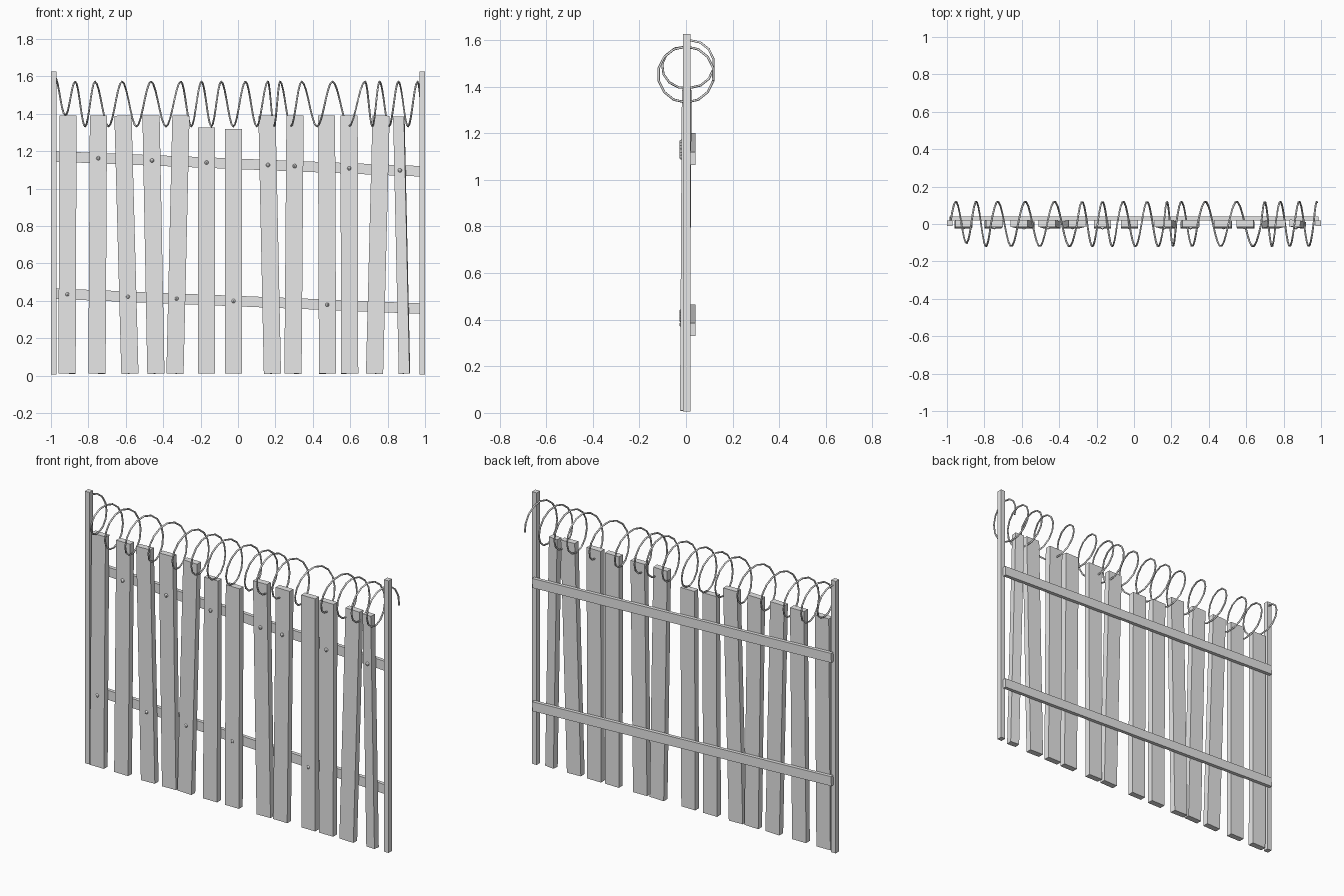
import bpy, bmesh, math
from mathutils import Matrix, Vector

cube = bpy.data.objects.get("Cube")
if cube:
    bpy.data.objects.remove(cube, do_unlink=True)

grey = bpy.data.materials.new("plain_grey")
grey.use_nodes = True
grey.diffuse_color = (0.8, 0.8, 0.8, 1)
grey.node_tree.nodes["Principled BSDF"].inputs["Base Color"].default_value = (0.8, 0.8, 0.8, 1)


def add_object(name, data):
    data.materials.append(grey)
    ob = bpy.data.objects.new(name, data)
    bpy.context.collection.objects.link(ob)
    return ob


def beam(name, start, end, width, depth, yaw=0.0):
    """Rectangular timber running from start to end in the fence plane."""
    start, end = Vector(start), Vector(end)
    run = end - start
    turn = (Matrix.Rotation(math.atan2(run.x, run.z), 4, 'Y')
            @ Matrix.Rotation(-math.atan2(run.y, math.hypot(run.x, run.z)), 4, 'X')
            @ Matrix.Rotation(yaw, 4, 'Z'))
    bm = bmesh.new()
    bmesh.ops.create_cube(bm, size=1)
    bmesh.ops.transform(bm, verts=bm.verts, matrix=Matrix.Translation((start + end) / 2)
                        @ turn @ Matrix.Diagonal((width, depth, run.length, 1)))
    mesh = bpy.data.meshes.new(name)
    bm.to_mesh(mesh)
    bm.free()
    return add_object(name, mesh)


# End posts
for side, x in (("left", 0.985), ("right", -0.985)):
    beam(side + "_post", (x, 0.004, 0.005), (x, 0.004, 1.625), 0.03, 0.032)

# Crooked planks: bottom x, top x, top height
planks = [(-.914, -.909, 1.39), (-.754, -.746, 1.39), (-.578, -.615, 1.39),
          (-.439, -.465, 1.39), (-.337, -.305, 1.39), (-.168, -.168, 1.325),
          (-.024, -.024, 1.317), (.184, .155, 1.39), (.294, .305, 1.39),
          (.479, .473, 1.39), (.597, .594, 1.39), (.73, .765, 1.39), (.89, .86, 1.385)]
for i, (low, high, top) in enumerate(planks):
    last = i == len(planks) - 1
    beam(f"plank_{i + 1}", (low, -0.005, 0.01), (high, 0.003, top),
         0.058 if last else 0.092, 0.036, -0.1 if last else 0)

# Sloping back rails
for name, z in (("upper_rail", 1.132), ("lower_rail", 0.398)):
    beam(name, (-0.985, 0.03, z + 0.04), (0.985, 0.03, z - 0.04), 0.056, 0.021)

# Nail heads where planks cross the rails
for label, z, picks in (("upper", 1.132, (1, 3, 5, 7, 8, 10, 12)),
                        ("lower", 0.398, (0, 2, 4, 6, 9))):
    for i in picks:
        low, high, top = planks[i]
        x = low + (high - low) * z / top
        bm = bmesh.new()
        bmesh.ops.create_uvsphere(bm, u_segments=8, v_segments=6, radius=0.011)
        bmesh.ops.translate(bm, verts=bm.verts, vec=(x, -0.018, z - 0.04 * x))
        mesh = bpy.data.meshes.new("nail")
        bm.to_mesh(mesh)
        bm.free()
        add_object(f"{label}_nail_{i + 1}", mesh)

# Coiled wire: x of each crest, with uneven spacing between turns
crests = [-.98, -.87, -.765, -.62, -.465, -.305, -.195, -.09, .04,
          .16, .225, .34, .505, .68, .757, .858, .96, 1.03]
steps = 14
points = []
for turn in range(len(crests) - 1):
    for k in range(steps):
        t = k / steps
        x = crests[turn] + (crests[turn + 1] - crests[turn]) * t
        if x > 0.982:
            break
        a = math.tau * t
        # The first half turn sits higher than the rest
        lift = 0.03 * max(0, 1 - 2 * max(0, t - 0.5)) if turn == 0 else 0
        r = 0.12 - lift * 0.6
        points.append((x, r * math.sin(a) + lift * 0.6, 1.452 + lift * 1.5 + r * math.cos(a)))
curve = bpy.data.curves.new("wire_coil", 'CURVE')
curve.dimensions = '3D'
curve.bevel_depth = 0.005
curve.bevel_resolution = 1
curve.use_fill_caps = True
spline = curve.splines.new('POLY')
spline.points.add(len(points) - 1)
for p, co in zip(spline.points, points):
    p.co = (*co, 1)
add_object("wire_coil", curve)
